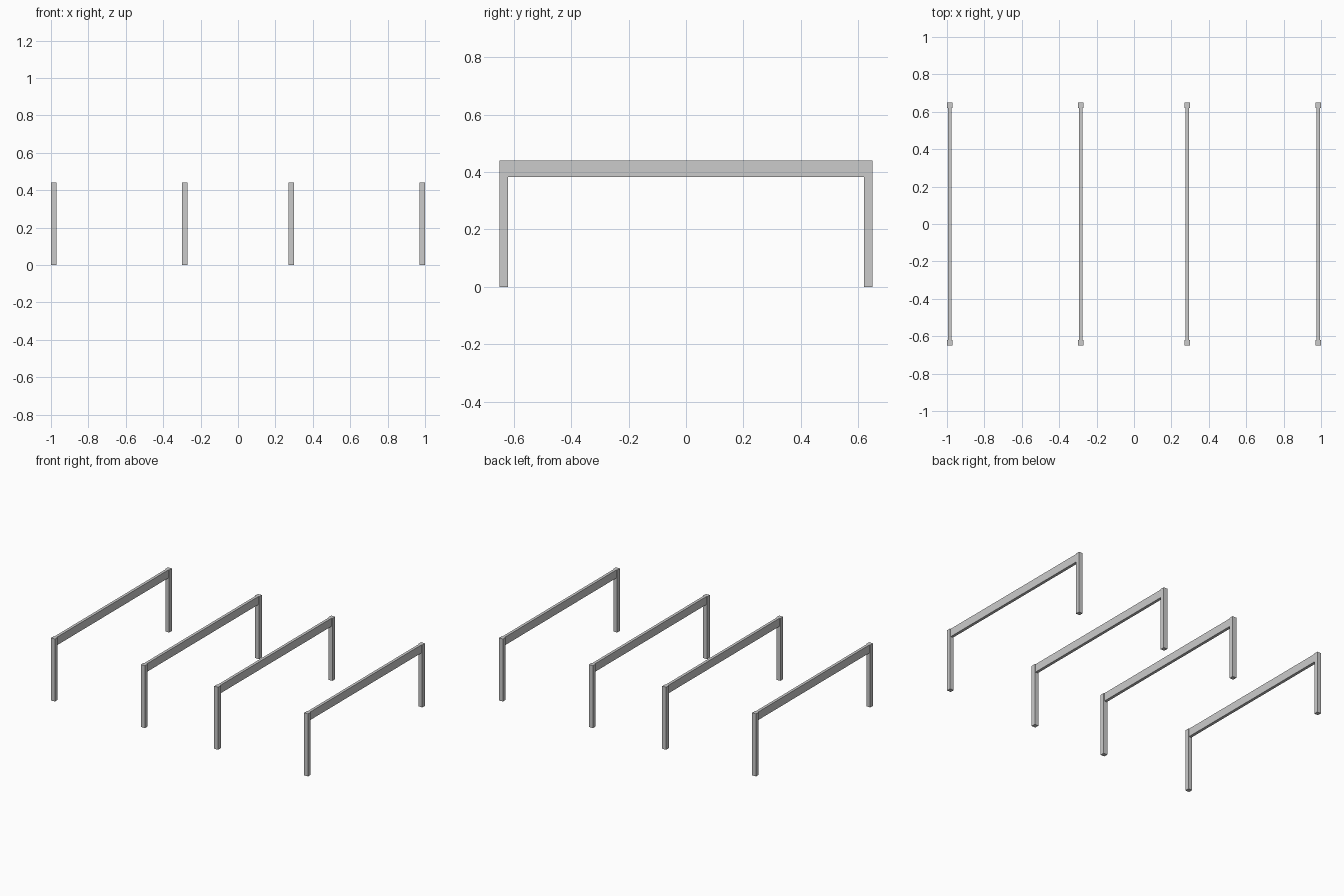
import bpy

if "Cube" in bpy.data.objects:
    bpy.data.objects.remove(bpy.data.objects["Cube"])

LEG = 0.03          # square leg section
HEIGHT = 0.44
HALF_DEPTH = 0.65
RAIL_W, RAIL_H = 0.02, 0.057


def box(name, center, size):
    bpy.ops.mesh.primitive_cube_add(size=1, location=center)
    ob = bpy.context.object
    ob.name = name
    ob.scale = size
    bpy.ops.object.transform_apply(location=False, rotation=False, scale=True)
    return ob


# Four identical frames: two square legs joined by a thinner top rail
for i, x in enumerate((-0.985, -0.285, 0.285, 0.985), 1):
    for side, s in (("front", -1), ("back", 1)):
        box(f"{side}_leg_{i}", (x, s * (HALF_DEPTH - LEG / 2), HEIGHT / 2),
            (LEG, LEG, HEIGHT))
    box(f"top_rail_{i}", (x, 0, HEIGHT - RAIL_H / 2),
        (RAIL_W, 2 * (HALF_DEPTH - LEG), RAIL_H))
